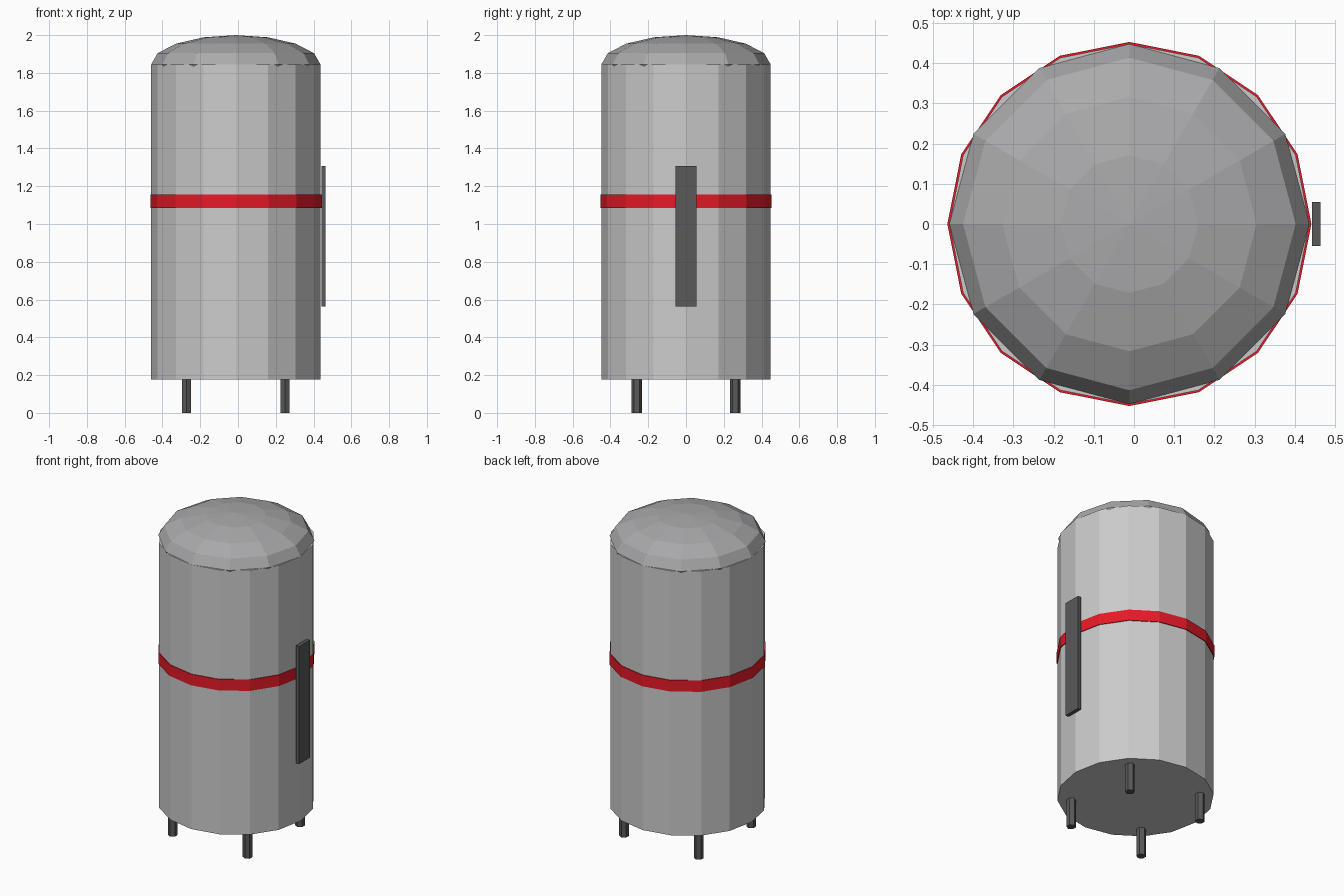
import bpy

if "Cube" in bpy.data.objects:
    bpy.data.objects.remove(bpy.data.objects["Cube"])

CX = -0.0115  # tank axis (the side plate offsets it from the overall centre)


def material(name, rgb):
    m = bpy.data.materials.new(name)
    m.diffuse_color = (*rgb, 1)
    m.use_nodes = True
    m.node_tree.nodes["Principled BSDF"].inputs["Base Color"].default_value = m.diffuse_color
    return m


def finish(name, mat):
    ob = bpy.context.object
    ob.name = name
    ob.data.materials.append(mat)
    return ob


def cylinder(name, sides, radius, x, y, z0, z1, mat):
    bpy.ops.mesh.primitive_cylinder_add(vertices=sides, radius=radius, depth=z1 - z0,
                                        location=(x, y, (z0 + z1) / 2))
    return finish(name, mat)


light = material("light_grey", (0.62, 0.62, 0.64))
mid = material("mid_grey", (0.4, 0.4, 0.41))
dark = material("dark_grey", (0.1, 0.1, 0.105))
red = material("red", (0.8, 0.01, 0.02))

# Tank body and the red band around it
cylinder("tank_body", 16, 0.448, CX, 0, 0.177, 1.845, light)
cylinder("red_band", 16, 0.453, CX, 0, 1.086, 1.156, red)

# Domed lid: flattened low-poly sphere half sunk in the body
bpy.ops.mesh.primitive_uv_sphere_add(segments=12, ring_count=8, radius=1,
                                     location=(CX, 0, 1.845))
dome = finish("dome_lid", mid)
dome.scale = (0.448, 0.448, 0.155)

# Upright plate on the right side
bpy.ops.mesh.primitive_cube_add(size=1, location=(0.4535, 0, 0.935))
plate = finish("side_plate", dark)
plate.scale = (0.022, 0.11, 0.742)

# Four hexagonal legs
for sx, side in ((-1, "left"), (1, "right")):
    for sy, end in ((-1, "front"), (1, "back")):
        cylinder(f"{end}_{side}_leg", 6, 0.028, CX + sx * 0.261, sy * 0.261, 0, 0.18, dark)
